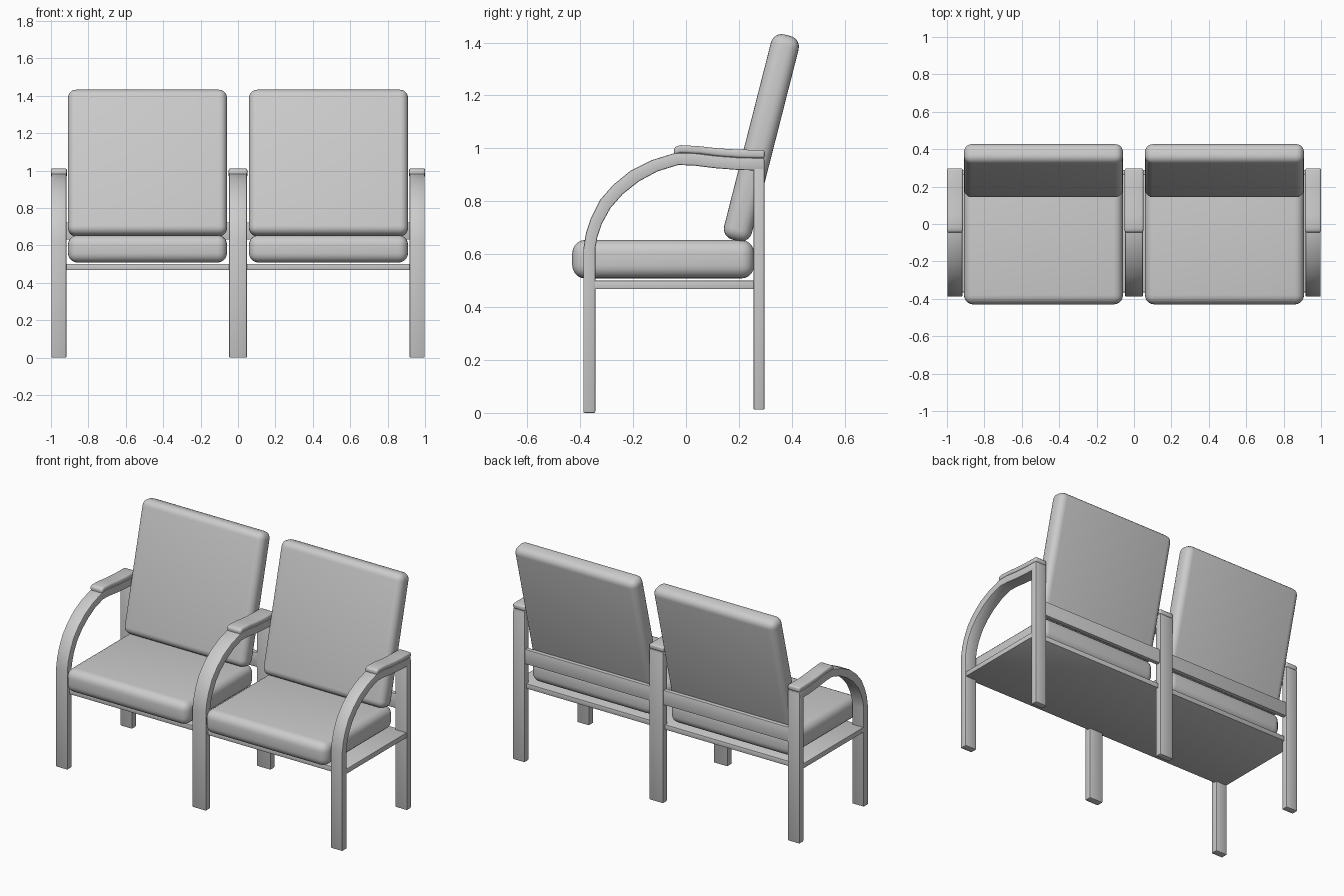
import bpy, bmesh, math
from mathutils import Matrix

if "Cube" in bpy.data.objects:
    bpy.data.objects.remove(bpy.data.objects["Cube"])


def finish(bm, name, radius, segments, min_angle=0.6):
    """Round the sharp edges, then turn the bmesh into a smooth-shaded object."""
    bmesh.ops.recalc_face_normals(bm, faces=bm.faces)
    edges = [e for e in bm.edges if e.calc_face_angle(0) > min_angle]
    bmesh.ops.bevel(bm, geom=edges, offset=radius, segments=segments,
                    profile=0.5, affect='EDGES', clamp_overlap=True)
    mesh = bpy.data.meshes.new(name)
    bm.to_mesh(mesh)
    bm.free()
    ob = bpy.data.objects.new(name, mesh)
    bpy.context.collection.objects.link(ob)
    bpy.ops.object.select_all(action='DESELECT')
    ob.select_set(True)
    bpy.context.view_layer.objects.active = ob
    bpy.ops.object.shade_smooth_by_angle(angle=math.radians(35))
    return ob


def box(name, x, y, z, radius=0.005, segments=2):
    bm = bmesh.new()
    size = [b - a for a, b in (x, y, z)]
    mid = [(a + b) / 2 for a, b in (x, y, z)]
    bmesh.ops.create_cube(bm, size=1, matrix=Matrix.Translation(mid) @ Matrix.Diagonal((*size, 1)))
    return finish(bm, name, radius, segments)


def strip(name, x, outer, inner, radius, segments=2):
    """Bent bar: matching outer and inner (y, z) outlines, spanning x."""
    bm = bmesh.new()
    rings = []
    for o, i in zip(outer, inner):
        rings.append([bm.verts.new((px, *p)) for px, p in
                      ((x[0], o), (x[1], o), (x[1], i), (x[0], i))])
    for a, b in zip(rings, rings[1:]):
        for k in range(4):
            bm.faces.new((a[k], a[(k + 1) % 4], b[(k + 1) % 4], b[k]))
    bm.faces.new(rings[0])
    bm.faces.new(rings[-1])
    return finish(bm, name, radius, segments)


# Side profile of the front leg that sweeps back into the arm
arm_outer = [(-.388, 0), (-.388, .62), (-.378, .68), (-.36, .735), (-.325, .805), (-.275, .862),
             (-.21, .915), (-.13, .955), (-.04, .983), (.03, .982), (.11, .972), (.2, .965), (.296, .963)]
arm_inner = [(-.343, 0), (-.343, .62), (-.335, .665), (-.318, .715), (-.285, .775), (-.238, .828),
             (-.178, .875), (-.108, .913), (-.03, .937), (.03, .935), (.11, .925), (.2, .918), (.296, .916)]
# Side profile of the arm pad
pad_top = [(-.045, 1.005), (-.02, 1.012), (.05, 1.008), (.12, 1.0), (.2, .995), (.298, .994)]
pad_low = [(-.045, .975), (-.02, .982), (.05, .979), (.12, .97), (.2, .964), (.298, .962)]

# Three leg and arm frames
for side, x in (("left", (-1, -.915)), ("middle", (-.05, .05)), ("right", (.915, 1))):
    strip(side + "_front_leg_and_arm", (x[0] + .002, x[1] - .002), arm_outer, arm_inner, .005)
    box(side + "_rear_leg", (x[0] + .002, x[1] - .002), (.255, .297), (.012, .95))
    strip(side + "_arm_pad", x, pad_top, pad_low, .01, 3)

# Seat panel and back rail
box("seat_panel", (-.995, .995), (-.365, .275), (.468, .5), .003)
box("back_rail", (-.96, .96), (.262, .29), (.63, .722), .003)

# Two seats, each with a seat cushion and a tilted back cushion
for side, cx in (("left", -.484), ("right", .484)):
    x = (cx - .425, cx + .425)
    box(side + "_seat_cushion", x, (-.43, .258), (.508, .654), .05, 5)
    back = box(side + "_back_cushion", x, (-.054, .054), (-.4, .4), .042, 5)
    back.data.transform(Matrix.Translation((0, .285, 1.04)) @ Matrix.Rotation(math.radians(-14.3), 4, 'X'))
